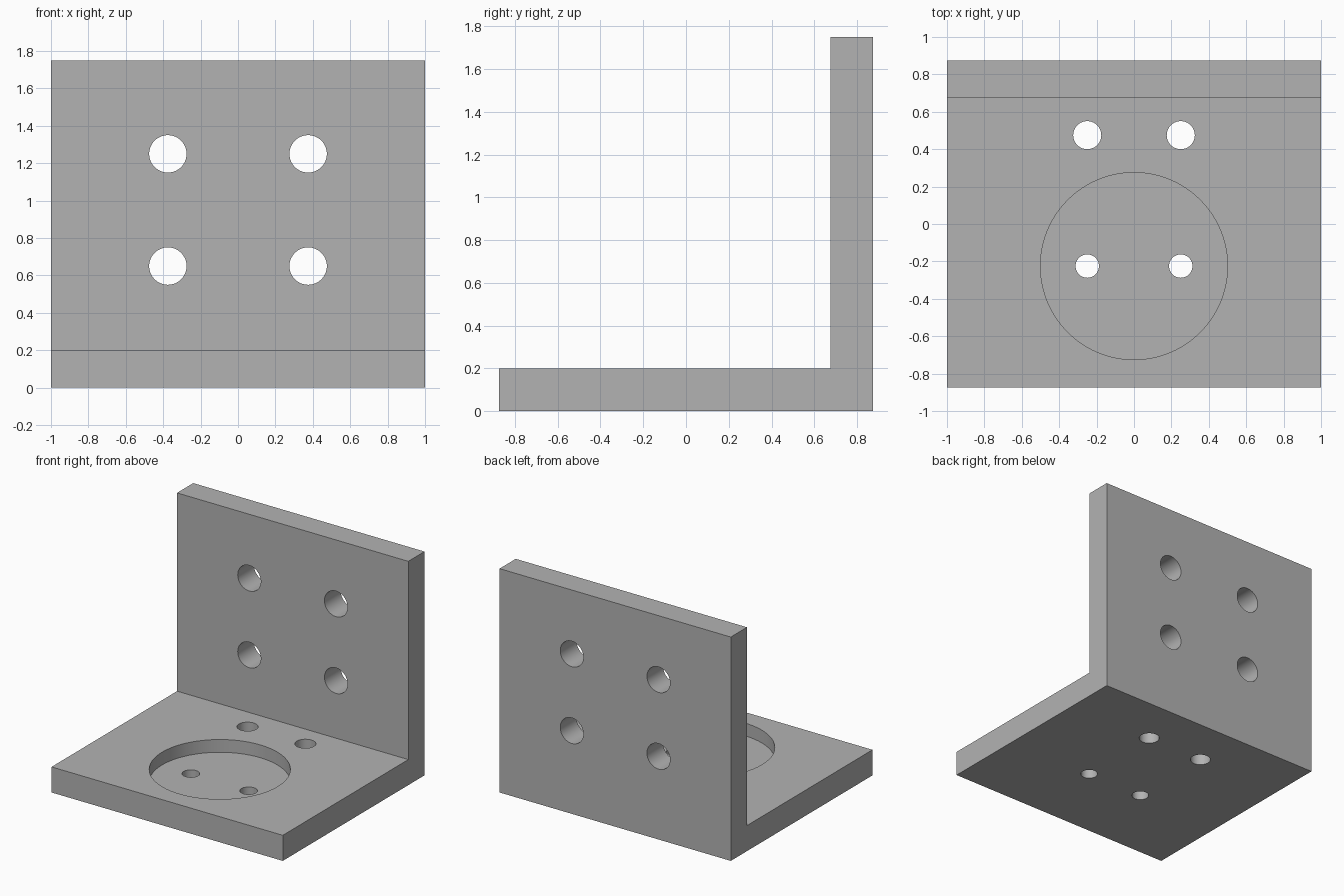
import bpy
import bmesh
import math
from mathutils import Matrix, Vector

default = bpy.data.objects.get("Cube")
if default:
    bpy.data.objects.remove(default, do_unlink=True)

WIDTH, DEPTH, HEIGHT, THICK = 2.0, 1.75, 1.75, 0.2

# Single grey material
grey = bpy.data.materials.new("plain_grey")
grey.use_nodes = True
colour = (0.45, 0.45, 0.45, 1.0)
grey.diffuse_color = colour
grey.node_tree.nodes["Principled BSDF"].inputs["Base Color"].default_value = colour


def make_object(name, bm):
    bmesh.ops.recalc_face_normals(bm, faces=bm.faces)
    mesh = bpy.data.meshes.new(name)
    bm.to_mesh(mesh)
    bm.free()
    mesh.materials.append(grey)
    obj = bpy.data.objects.new(name, mesh)
    bpy.context.collection.objects.link(obj)
    return obj


# L-shaped bracket: side profile extruded across the width
front, back = -DEPTH / 2, DEPTH / 2
profile = [(front, 0), (back, 0), (back, HEIGHT), (back - THICK, HEIGHT),
           (back - THICK, THICK), (front, THICK)]
bm = bmesh.new()
face = bm.faces.new([bm.verts.new((-WIDTH / 2, y, z)) for y, z in profile])
sweep = bmesh.ops.extrude_face_region(bm, geom=[face])
bmesh.ops.translate(bm, vec=(WIDTH, 0, 0),
                    verts=[g for g in sweep["geom"] if isinstance(g, bmesh.types.BMVert)])
bracket = make_object("angle_bracket", bm)
bpy.context.view_layer.objects.active = bracket
bracket.select_set(True)


def drill(centre, radius, length, axis="Z", segments=64):
    """Cut a round hole of the given length centred on a point."""
    bm = bmesh.new()
    turn = Matrix.Rotation(math.pi / 2, 4, "X") if axis == "Y" else Matrix()
    bmesh.ops.create_cone(bm, cap_ends=True, segments=segments, radius1=radius,
                          radius2=radius, depth=length,
                          matrix=Matrix.Translation(Vector(centre)) @ turn)
    cutter = make_object("hole_cutter", bm)
    cutter.hide_render = True
    mod = bracket.modifiers.new("hole", "BOOLEAN")
    mod.operation = "DIFFERENCE"
    mod.solver = "EXACT"
    mod.object = cutter
    bpy.ops.object.modifier_apply(modifier=mod.name)
    bpy.data.objects.remove(cutter, do_unlink=True)


# Round pocket, half the plate deep
pocket_y = -0.225
drill((0, pocket_y, THICK), 0.5, THICK, segments=96)

# Mirrored pairs of through holes in the base and the wall
for side in (-1, 1):
    drill((side * 0.25, pocket_y, THICK / 2), 0.0625, THICK * 2)
    drill((side * 0.25, 0.475, THICK / 2), 0.075, THICK * 2)
    for z in (0.65, 1.25):
        drill((side * 0.375, back - THICK / 2, z), 0.1, THICK * 2, axis="Y")

bpy.ops.object.select_all(action="DESELECT")
bracket.select_set(True)
bpy.context.view_layer.objects.active = bracket
bpy.ops.object.shade_smooth_by_angle(angle=math.radians(30))
